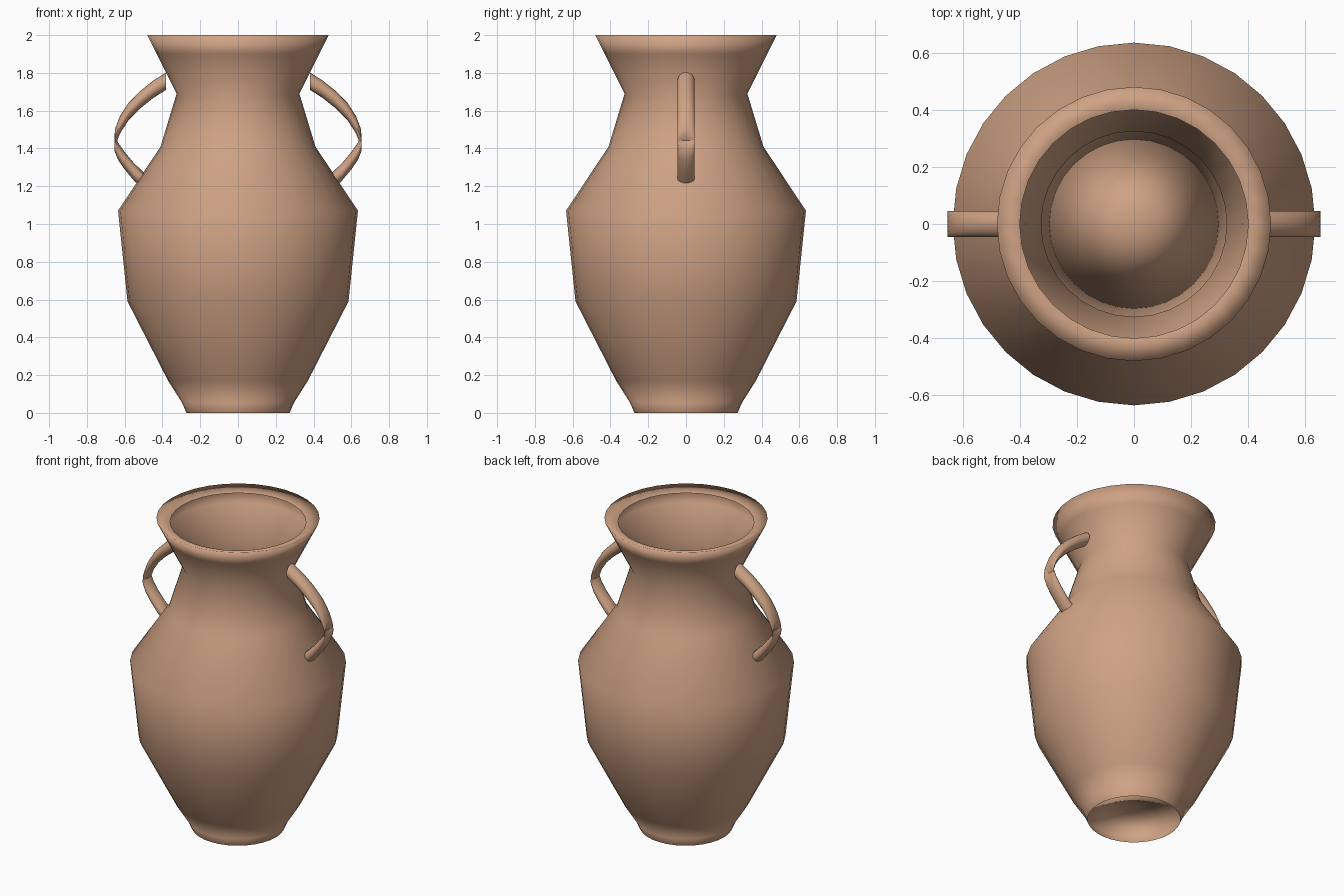
import bpy, bmesh
from math import cos, sin, tau

if "Cube" in bpy.data.objects:
    bpy.data.objects.remove(bpy.data.objects["Cube"])

clay = bpy.data.materials.new("clay")
clay.diffuse_color = (0.62, 0.36, 0.23, 1)
clay.use_nodes = True
clay.node_tree.nodes["Principled BSDF"].inputs["Base Color"].default_value = clay.diffuse_color


def finish(name, bm, recalc=False):
    if recalc:
        bmesh.ops.recalc_face_normals(bm, faces=bm.faces)
    for f in bm.faces:
        f.smooth = True
    me = bpy.data.meshes.new(name)
    bm.to_mesh(me)
    bm.free()
    me.materials.append(clay)
    ob = bpy.data.objects.new(name, me)
    bpy.context.collection.objects.link(ob)
    return ob


def bridge(bm, a, b):
    n = len(a)
    for i in range(n):
        j = (i + 1) % n
        bm.faces.new((a[i], a[j], b[j], b[i]))


# vase wall: single sheet lathe with an inward lip at the mouth
SIDES = 32
profile = [(0.273, 0), (0.297, 0.055), (0.37, 0.17), (0.585, 0.59), (0.635, 1.07),
           (0.41, 1.41), (0.325, 1.69), (0.43, 1.9), (0.48, 2.0), (0.40, 1.975)]
bm = bmesh.new()
rings = [[bm.verts.new((r * cos(tau * i / SIDES), r * sin(tau * i / SIDES), z))
          for i in range(SIDES)] for r, z in profile]
for a, b in zip(rings, rings[1:]):
    bridge(bm, a, b)

# raised floor, leaving the foot hollow underneath
centre = bm.verts.new((0, 0, 0.075))
for i in range(SIDES):
    bm.faces.new((rings[1][i], rings[1][(i + 1) % SIDES], centre))
finish("vase_body", bm)

# handles: an upright circle swept without turning, so it pinches at the bend
path = [(0.38, 1.757), (0.45, 1.712), (0.52, 1.656), (0.58, 1.595), (0.625, 1.525),
        (0.65, 1.46), (0.653, 1.43), (0.635, 1.385), (0.60, 1.335), (0.55, 1.275), (0.48, 1.21)]
for side, name in ((1, "right_handle"), (-1, "left_handle")):
    bm = bmesh.new()
    loops = [[bm.verts.new((side * x, 0.046 * cos(tau * i / 16), z + 0.046 * sin(tau * i / 16)))
              for i in range(16)] for x, z in path]
    for a, b in zip(loops, loops[1:]):
        bridge(bm, a, b)
    bm.faces.new(loops[0])
    bm.faces.new(loops[-1])
    finish(name, bm, recalc=True)
    ob = bpy.data.objects[name]
    bpy.ops.object.select_all(action='DESELECT')
    ob.select_set(True)
    bpy.context.view_layer.objects.active = ob
    bpy.ops.object.shade_smooth_by_angle(angle=1.0)
